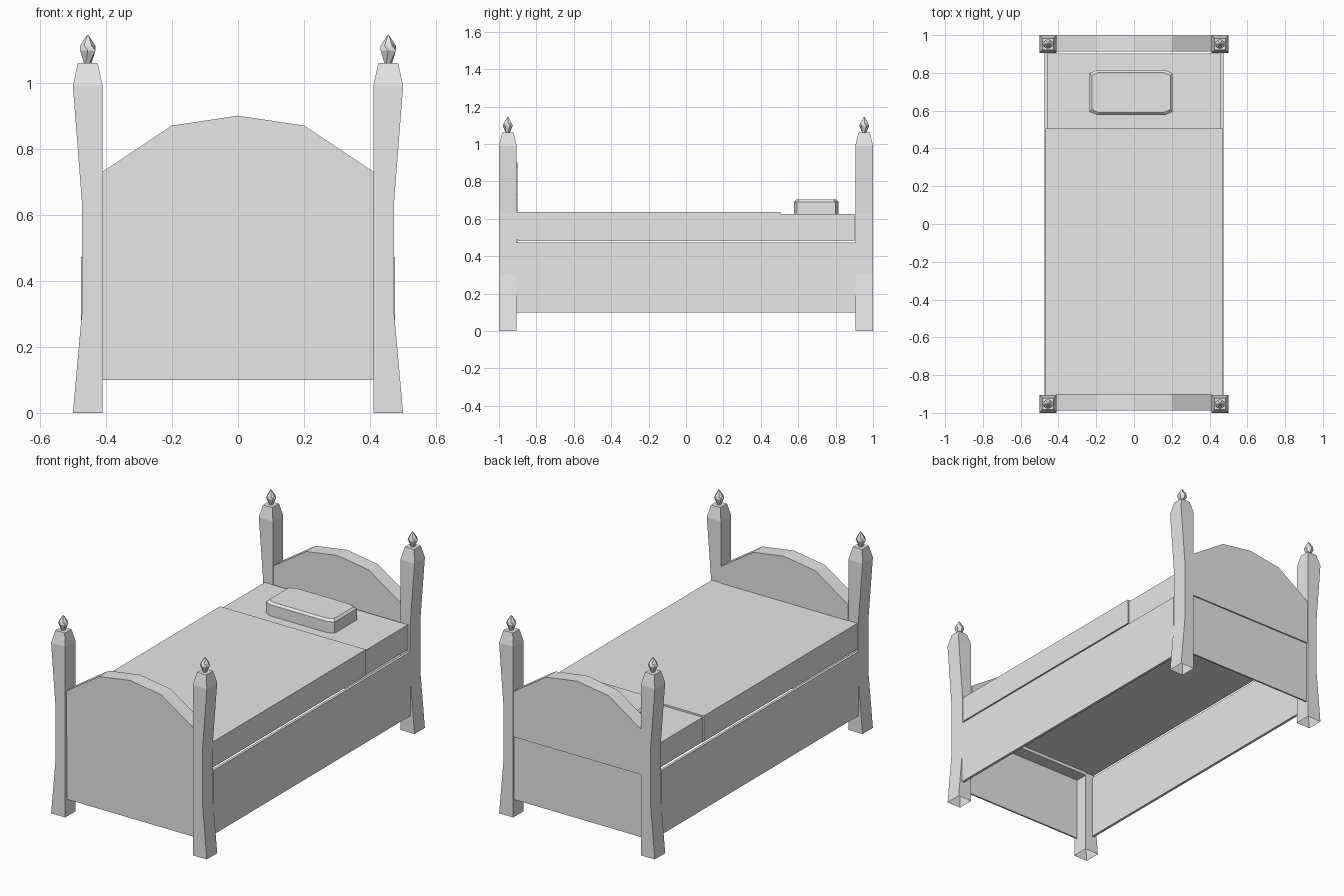
import bpy, bmesh, math

cube = bpy.data.objects.get("Cube")
if cube:
    bpy.data.objects.remove(cube, do_unlink=True)

grey = bpy.data.materials.new("plain_grey")
grey.use_nodes = True
grey.diffuse_color = (0.8, 0.8, 0.8, 1)
grey.node_tree.nodes["Principled BSDF"].inputs["Base Color"].default_value = (0.8, 0.8, 0.8, 1)


def loft(name, rings, cap_start=True, cap_end=True):
    """Join rings of equal point count into a flat-faced solid."""
    bm = bmesh.new()
    loops = [[bm.verts.new(p) for p in ring] for ring in rings]
    n = len(loops[0])
    for a, b in zip(loops, loops[1:]):
        for i in range(n):
            j = (i + 1) % n
            bm.faces.new((a[i], a[j], b[j], b[i]))
    if cap_start:
        bm.faces.new(loops[0][::-1])
    if cap_end:
        bm.faces.new(loops[-1])
    bmesh.ops.recalc_face_normals(bm, faces=bm.faces)
    mesh = bpy.data.meshes.new(name)
    bm.to_mesh(mesh)
    bm.free()
    mesh.materials.append(grey)
    obj = bpy.data.objects.new(name, mesh)
    bpy.context.collection.objects.link(obj)
    return obj


def rect(x0, x1, y0, y1, z):
    return [(x0, y0, z), (x1, y0, z), (x1, y1, z), (x0, y1, z)]


def box(name, x0, x1, y0, y1, z0, z1):
    return loft(name, [rect(x0, x1, y0, y1, z) for z in (z0, z1)])


def octagon(x0, x1, y0, y1, cx, cy, z):
    return [(x0 + cx, y0, z), (x1 - cx, y0, z), (x1, y0 + cy, z), (x1, y1 - cy, z),
            (x1 - cx, y1, z), (x0 + cx, y1, z), (x0, y1 - cy, z), (x0, y0 + cy, z)]


# Corner posts with waisted outer sides, open feet and faceted finials
POST_SIDE = [(0, 0.5), (0.3, 0.473), (0.63, 0.472), (0.99, 0.5)]
FINIAL = [(1.06, 0.012), (1.098, 0.027), (1.112, 0.023), (1.145, 0.002)]
for end, sy in (("foot", -1), ("head", 1)):
    for side, sx in (("left", 1), ("right", -1)):
        rings = [rect(sx * 0.41, sx * out, sy * 0.905, sy, z) for z, out in POST_SIDE]
        rings.append(rect(sx * 0.425, sx * 0.485, sy * 0.922, sy * 0.983, 1.06))
        loft(f"{end}_{side}_post", rings, cap_start=False)
        rings = []
        for k, (z, r) in enumerate(FINIAL):
            angles = [math.tau * (i + 0.5 * (k % 2)) / 6 for i in range(6)]
            rings.append([(sx * 0.455 + r * math.cos(a), sy * 0.953 + r * math.sin(a), z)
                          for a in angles])
        loft(f"{end}_{side}_finial", rings)

# Arched end boards with thin lower panels
ARCH = [(-0.41, 0.467), (0.41, 0.467), (0.41, 0.73), (0.2, 0.87),
        (0, 0.9), (-0.2, 0.87), (-0.41, 0.73)]
for name, y0, y1 in (("footboard", -0.988, -0.9), ("headboard", 0.912, 0.998)):
    loft(name, [[(x, y, z) for x, z in ARCH] for y in (y0, y1)])
box("footboard_panel", -0.41, 0.41, -0.985, -0.975, 0.1, 0.467)
box("headboard_panel", -0.41, 0.41, 0.98, 0.99, 0.1, 0.467)

# Side rails
for side, sx in (("left", 1), ("right", -1)):
    box(f"{side}_rail", sx * 0.46, sx * 0.475, -0.905, 0.905, 0.1, 0.472)

# Bedding
box("mattress", -0.46, 0.46, -0.895, 0.902, 0.482, 0.625)
box("blanket", -0.468, 0.468, -0.905, 0.505, 0.486, 0.635)

# Pillow with clipped corners and a bevelled top edge
loft("pillow", [octagon(-0.235 + d, 0.205 - d, 0.577 + d, 0.815 - d, 0.038, 0.017, z)
                for z, d in ((0.62, 0), (0.69, 0), (0.702, 0.012))])
